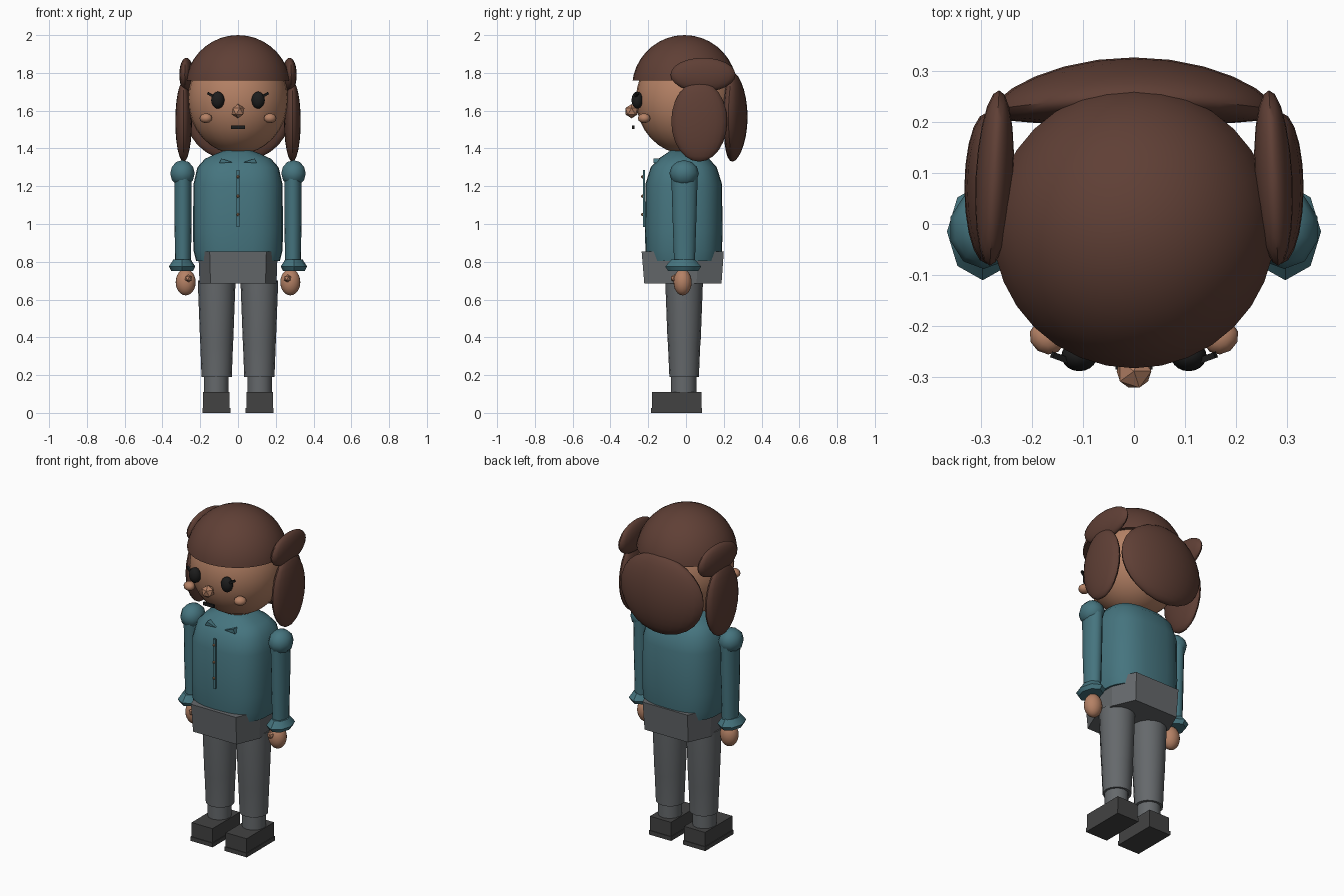
import bpy, bmesh, math
from mathutils import Matrix, Vector

cube = bpy.data.objects.get("Cube")
if cube:
    bpy.data.objects.remove(cube, do_unlink=True)


def material(name, r, g, b):
    m = bpy.data.materials.new(name)
    m.use_nodes = True
    m.diffuse_color = (r, g, b, 1)
    node = next(n for n in m.node_tree.nodes if n.type == 'BSDF_PRINCIPLED')
    node.inputs["Base Color"].default_value = (r, g, b, 1)
    node.inputs["Roughness"].default_value = 0.8
    return m


SKIN = material("skin", .46, .22, .13)
HAIR = material("brown hair", .115, .05, .036)
TEAL = material("teal cloth", .06, .175, .21)
GREY = material("grey cloth", .13, .14, .148)
SHOE = material("dark grey shoe", .055, .055, .055)
BLACK = material("black", .012, .012, .012)
BUTTON = material("tan button", .4, .2, .1)


def finish(name, bm, mat, smooth=40):
    bmesh.ops.recalc_face_normals(bm, faces=bm.faces)
    me = bpy.data.meshes.new(name)
    bm.to_mesh(me)
    bm.free()
    me.materials.append(mat)
    ob = bpy.data.objects.new(name, me)
    bpy.context.collection.objects.link(ob)
    if smooth:
        bpy.ops.object.select_all(action='DESELECT')
        ob.select_set(True)
        bpy.context.view_layer.objects.active = ob
        bpy.ops.object.shade_smooth_by_angle(angle=math.radians(smooth))
    return ob


def place(loc, size, rot=(0, 0, 0)):
    turn = Matrix.Identity(4)
    for angle, axis in zip(rot, "XYZ"):
        turn = Matrix.Rotation(math.radians(angle), 4, axis) @ turn
    return Matrix.Translation(loc) @ turn @ Matrix.Diagonal((*size, 1))


def ball(name, mat, loc, size, rot=(0, 0, 0), seg=20, bend=None, cut=None):
    bm = bmesh.new()
    bmesh.ops.create_uvsphere(bm, u_segments=seg, v_segments=max(6, seg * 3 // 5), radius=1)
    bm.transform(place(loc, size, rot))
    if bend:
        for v in bm.verts:
            v.co.y -= bend[0] * v.co.x ** 2 + bend[1] * (v.co.z - loc[2]) ** 2
    if cut:
        geom = bm.verts[:] + bm.edges[:] + bm.faces[:]
        r = bmesh.ops.bisect_plane(bm, geom=geom, plane_co=(0, 0, cut),
                                   plane_no=(0, 0, -1), clear_outer=True)
        edges = [e for e in r['geom_cut'] if isinstance(e, bmesh.types.BMEdge)]
        bmesh.ops.contextual_create(bm, geom=edges)
    return finish(name, bm, mat)


def facet_ball(name, mat, loc, r, sub=1):
    bm = bmesh.new()
    bmesh.ops.create_icosphere(bm, subdivisions=sub, radius=r)
    bm.transform(Matrix.Translation(loc))
    return finish(name, bm, mat, 0)


def box(name, mat, loc, size, rot=(0, 0, 0)):
    bm = bmesh.new()
    bmesh.ops.create_cube(bm, size=1)
    bm.transform(place(loc, size, rot))
    return finish(name, bm, mat, 0)


def loft(name, mat, x, y, rings, power=2, n=16):
    """Stack of super-ellipse rings given as (z, x radius, y radius)."""
    bm = bmesh.new()
    loops = []
    for z, rx, ry in rings:
        loop = []
        for i in range(n):
            a = 2 * math.pi * i / n
            c, s = math.cos(a), math.sin(a)
            px = math.copysign(abs(c) ** (2 / power), c) * rx
            py = math.copysign(abs(s) ** (2 / power), s) * ry
            loop.append(bm.verts.new((x + px, y + py, z)))
        loops.append(loop)
    for lo, hi in zip(loops, loops[1:]):
        for i in range(n):
            j = (i + 1) % n
            bm.faces.new((lo[i], lo[j], hi[j], hi[i]))
    bm.faces.new(loops[0])
    bm.faces.new(loops[-1])
    return finish(name, bm, mat)


# Head, neck and hair
ball("head", SKIN, (0, 0, 1.66), (.265, .265, .29), seg=28)
loft("neck", SKIN, 0, -.01, [(1.33, .08, .075), (1.42, .08, .075)])
ball("hair_cap", HAIR, (0, -.008, 1.72), (.28, .278, .28), seg=32, cut=1.76)
ball("back_hair", HAIR, (0, .262, 1.567), (.275, .064, .237), bend=(.5, .3), seg=24)

# Face
facet_ball("nose", SKIN, (0, -.288, 1.597), .038)
box("mouth", BLACK, (0, -.279, 1.513), (.072, .012, .018))

# Torso with collar, placket and buttons
loft("torso", TEAL, 0, -.012,
     [(.805, .222, .195), (.86, .236, .203), (.96, .238, .205), (1.21, .236, .203),
      (1.3, .215, .175), (1.345, .175, .135), (1.375, .11, .09), (1.39, .07, .07)],
     power=2.7, n=28)
box("placket", TEAL, (0, -.222, 1.135), (.016, .012, .3))
for i, z in enumerate((1.25, 1.147, 1.05)):
    facet_ball("button_%d" % (i + 1), BUTTON, (0, -.23, z), .009)

# Eight-sided hip block
bm = bmesh.new()
outline = [(.15, -.235), (.21, -.09), (.21, .06), (.15, .2)]
outline += [(-x, y) for x, y in reversed(outline)]
top = [bm.verts.new((x, y, .855)) for x, y in outline]
base = [bm.verts.new((x * .97, y * .94, .685)) for x, y in outline]
bm.faces.new(top)
bm.faces.new(base)
for i in range(8):
    j = (i + 1) % 8
    bm.faces.new((top[i], top[j], base[j], base[i]))
finish("hips", bm, GREY, 0)

# Paired parts
for side, s in (("left", 1), ("right", -1)):
    # Hair bunches
    ball(side + "_bunch_top", HAIR, (s * .273, .09, 1.79), (.037, .172, .09), (0, 0, s * 3))
    ball(side + "_bunch", HAIR, (s * .288, .07, 1.543), (.044, .148, .213))

    # Eyes, lashes and cheeks
    ball(side + "_eye", BLACK, (s * .107, -.258, 1.656), (.035, .03, .045))
    box(side + "_lash", BLACK, (s * .143, -.262, 1.683), (.04, .012, .012), (0, -s * 28, s * 20))
    ball(side + "_cheek", SKIN, (s * .17, -.222, 1.56), (.036, .032, .026), (0, 0, s * 35), seg=10)

    # Collar tip
    bm = bmesh.new()
    tip = [(.1, 1.322), (.03, 1.327), (.088, 1.347)]
    front = [bm.verts.new((s * x, -.172, z)) for x, z in tip]
    back = [bm.verts.new((s * x, -.11, z)) for x, z in tip]
    bm.faces.new(front)
    bm.faces.new(back)
    for i in range(3):
        j = (i + 1) % 3
        bm.faces.new((front[i], front[j], back[j], back[i]))
    finish(side + "_collar", bm, TEAL, 0)

    # Arm
    ball(side + "_shoulder", TEAL, (s * .294, -.01, 1.268), (.068, .078, .07), seg=10)
    loft(side + "_sleeve", TEAL, s * .291, -.008,
         [(.79, .042, .055), (.94, .044, .06), (1.0, .046, .062), (1.26, .046, .07)])
    loft(side + "_cuff", TEAL, s * .296, -.015,
         [(.752, .058, .08), (.775, .07, .095), (.812, .046, .062)], n=8)
    ball(side + "_hand", SKIN, (s * .277, -.018, .692), (.053, .048, .07))
    facet_ball(side + "_thumb", SKIN, (s * .262, -.062, .712), .021)

    # Leg and shoe
    loft(side + "_leg", GREY, s * .113, -.01,
         [(.19, .08, .078), (.37, .087, .086), (.385, .088, .088), (.7, .1, .1)])
    loft(side + "_ankle", GREY, s * .115, -.012, [(.1, .066, .068), (.2, .066, .068)], n=12)
    box(side + "_shoe", SHOE, (s * .114, -.05, .065), (.14, .262, .09))
    box(side + "_sole", SHOE, (s * .114, -.05, .0125), (.148, .27, .025))
